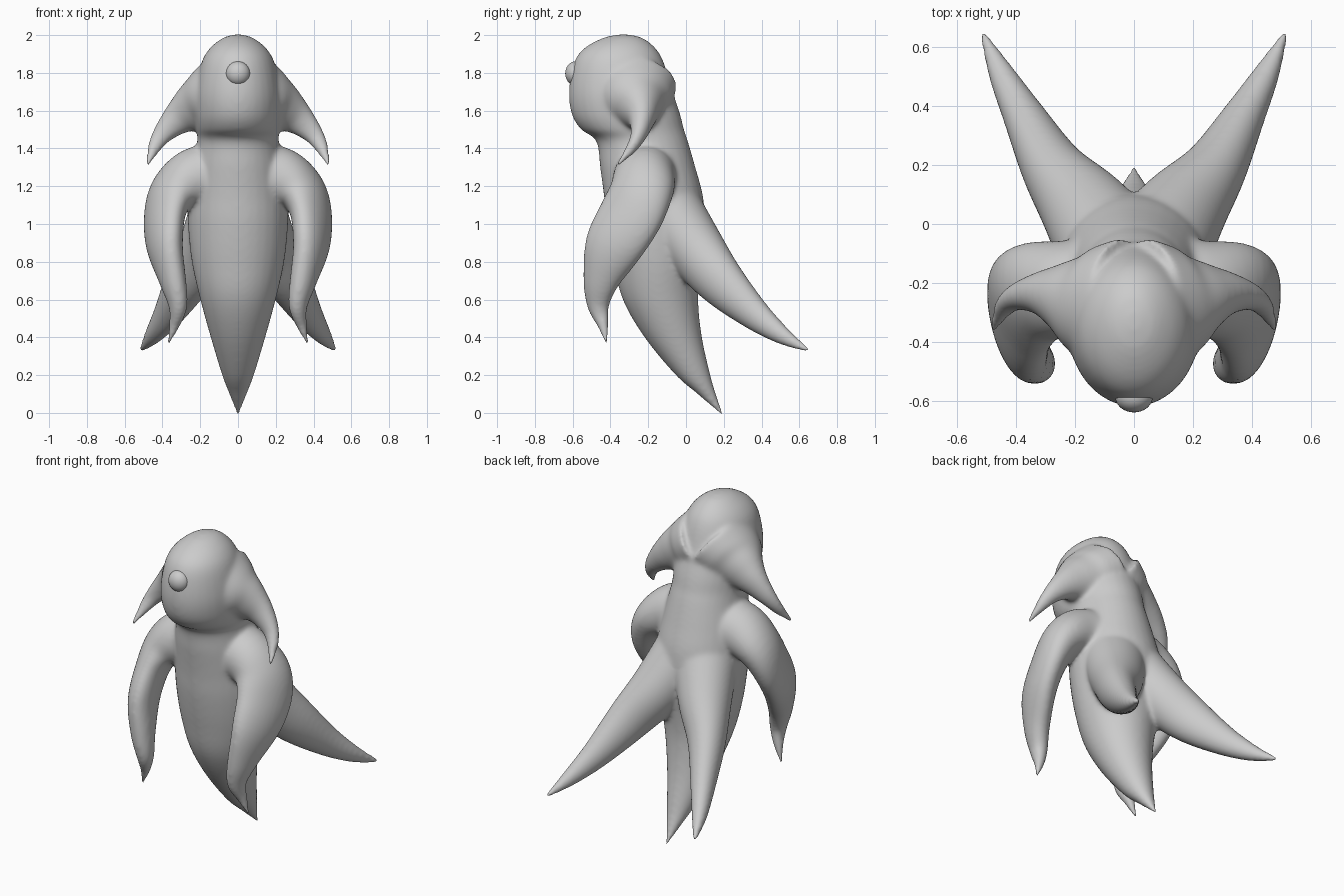
import bpy, bmesh, math
from mathutils import Vector

if "Cube" in bpy.data.objects:
    bpy.data.objects.remove(bpy.data.objects["Cube"])

SEG, SUB = 32, 5


def spline(p, i, t):
    # Catmull-Rom interpolation of whole station tuples
    a, b, c, d = (p[max(0, min(len(p) - 1, i + k))] for k in (-1, 0, 1, 2))
    return [0.5 * (2 * q + (r - o) * t + (2 * o - 5 * q + 4 * r - s) * t * t
                   + (3 * q - o - 3 * r + s) * t ** 3) for o, q, r, s in zip(a, b, c, d)]


def loft(bm, stations, ref=None, sx=1):
    # station = x, y, z, half thickness, half breadth (along ref)
    pts = [spline(stations, i, k / SUB) for i in range(len(stations) - 1) for k in range(SUB)]
    pts.append(list(stations[-1]))
    cen = [Vector(p[:3]) for p in pts]
    rings = []
    for i, p in enumerate(pts):
        if ref is None:
            u, v = Vector((1, 0, 0)), Vector((0, 1, 0))
        else:
            tan = (cen[min(i + 1, len(cen) - 1)] - cen[max(i - 1, 0)]).normalized()
            v = Vector(ref)
            v = (v - tan * v.dot(tan)).normalized()
            u = tan.cross(v)
        ring = []
        for k in range(SEG):
            a = 2 * math.pi * k / SEG
            co = cen[i] + u * max(p[3], .004) * math.cos(a) + v * max(p[4], .004) * math.sin(a)
            co.x *= sx
            ring.append(bm.verts.new(co))
        rings.append(ring)
    faces = [bm.faces.new(rings[0]), bm.faces.new(rings[-1])]
    for r, s in zip(rings, rings[1:]):
        for k in range(SEG):
            n = (k + 1) % SEG
            faces.append(bm.faces.new((r[k], r[n], s[n], s[k])))
    bmesh.ops.recalc_face_normals(bm, faces=faces)


# head and tapering body: height, front y, back y, half width
trunk = [(2.003, -.36, -.30, .02), (1.985, -.44, -.23, .08), (1.93, -.54, -.16, .15),
         (1.85, -.595, -.115, .195), (1.7, -.62, -.07, .225), (1.58, -.605, -.03, .228),
         (1.5, -.555, -.01, .22), (1.44, -.475, .01, .215), (1.3, -.455, .05, .24),
         (1.15, -.435, .09, .26), (1.0, -.42, .1, .265), (.8, -.385, .08, .245),
         (.6, -.335, .065, .2), (.4, -.22, .085, .145), (.2, -.055, .13, .085),
         (.1, .06, .16, .048), (-.015, .19, .202, .006)]
body = [(0, (f + b) / 2, z, w, (b - f) / 2) for z, f, b, w in trunk]

# drooping side flap of the head
ear = [(.06, -.28, 1.72, .19, .235), (.16, -.265, 1.655, .165, .185), (.24, -.245, 1.61, .13, .12),
       (.32, -.235, 1.555, .088, .073), (.40, -.25, 1.475, .055, .045), (.445, -.29, 1.4, .036, .03),
       (.48, -.365, 1.31, .01, .01)]

# broad curling arm
arm = [(.06, -.2, 1.23, .2, .18), (.22, -.22, 1.245, .165, .165), (.335, -.235, 1.175, .125, .175),
       (.385, -.29, 1.05, .097, .18), (.385, -.385, .88, .085, .16), (.345, -.45, .7, .068, .1),
       (.318, -.465, .57, .05, .062), (.335, -.44, .47, .03, .034), (.37, -.42, .365, .009, .009)]

# rear tentacle-like fin
fin = [(.06, -.11, 1.10, .18, .19), (.16, .04, .88, .16, .155), (.27, .18, .7, .135, .11),
       (.37, .36, .525, .088, .073), (.45, .51, .41, .05, .045), (.515, .65, .33, .012, .012)]

bm = bmesh.new()
loft(bm, body)
for s in (1, -1):
    loft(bm, ear, (0, 1, 0), s)
    loft(bm, arm, (-.3, -.9, 0), s)
    loft(bm, fin, (.8, -.55, 0), s)
me = bpy.data.meshes.new("creature_body")
bm.to_mesh(me)
bm.free()
obj = bpy.data.objects.new("creature_body", me)
bpy.context.collection.objects.link(obj)

# fuse all limbs into one soft skin
rm = obj.modifiers.new("fuse", 'REMESH')
rm.mode = 'VOXEL'
rm.voxel_size = .011
rm.use_smooth_shade = True
sm = obj.modifiers.new("soften", 'SMOOTH')
sm.factor = .5
sm.iterations = 20

# round nose
bpy.ops.mesh.primitive_uv_sphere_add(segments=32, ring_count=16, radius=.064, location=(0, -.585, 1.797))
nose = bpy.context.object
nose.name = "nose"
nose.scale = (1, .85, 1)
bpy.ops.object.shade_smooth()
